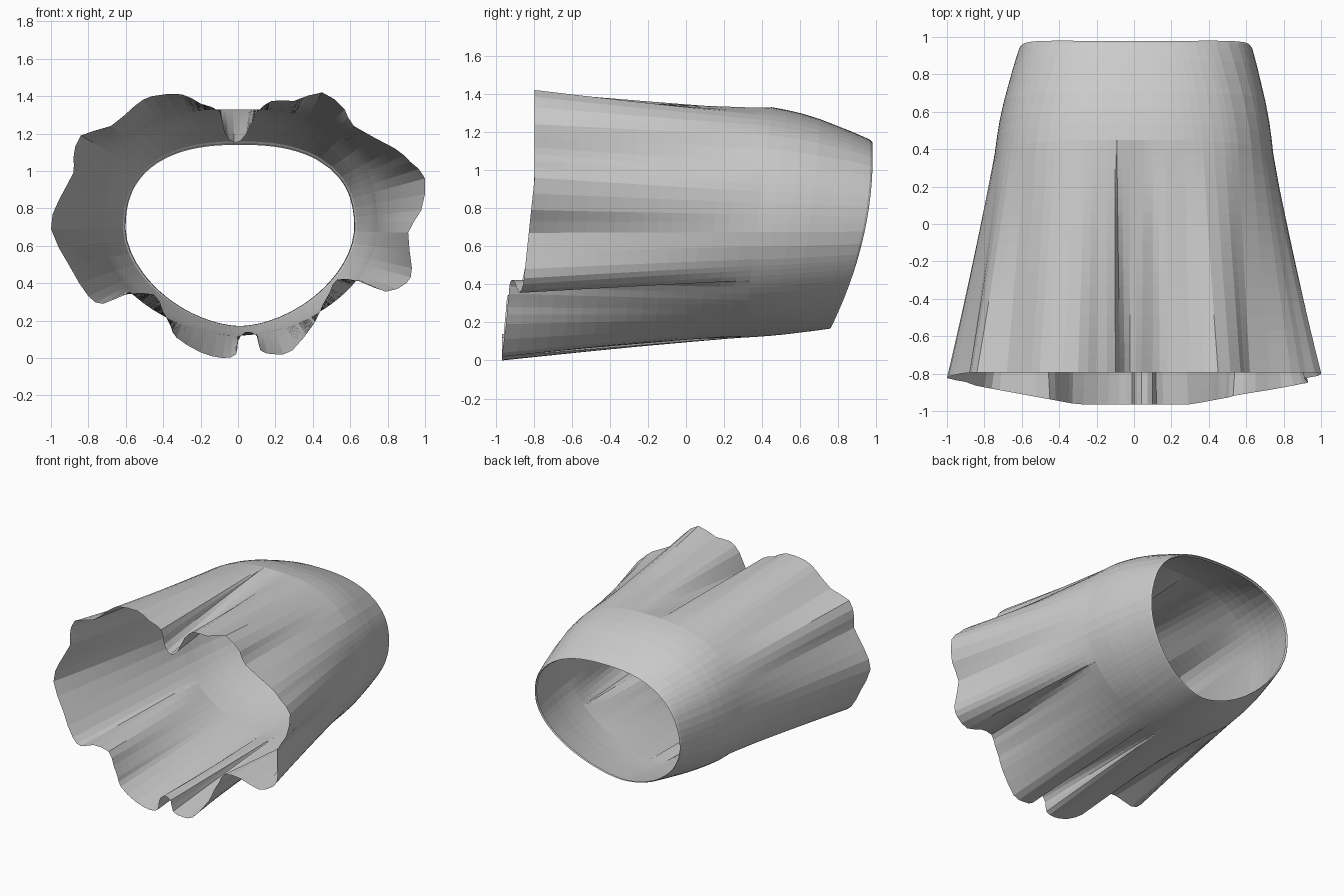
import bpy, math

if "Cube" in bpy.data.objects:
    bpy.data.objects.remove(bpy.data.objects["Cube"])

CZ = 0.70  # height of the skirt's long axis

# Pleated hem outline (x, z), clockwise seen from the front
HEM = [(-.02, 1.16), (.04, 1.2), (.1, 1.32), (.18, 1.385), (.3, 1.385), (.45, 1.43),
       (.57, 1.34), (.62, 1.25), (.84, 1.13), (.92, 1.06), (1, .97), (.98, .8),
       (.91, .68), (.93, .49), (.9, .41), (.79, .365), (.65, .42), (.53, .43),
       (.49, .36), (.45, .29), (.41, .2), (.29, .05), (.2, .03), (.12, .05),
       (.1, .13), (.04, .15), (.0, .1), (-.01, .03), (-.08, .01), (-.2, .04),
       (-.33, .12), (-.36, .18), (-.4, .26), (-.45, .35), (-.6, .35), (-.72, .3),
       (-.8, .34), (-.9, .5), (-1, .7), (-.96, .85), (-.88, 1), (-.88, 1.08),
       (-.84, 1.2), (-.68, 1.25), (-.55, 1.36), (-.46, 1.41), (-.3, 1.42),
       (-.2, 1.37), (-.1, 1.33), (-.075, 1.22)]


def clamp(v):
    return max(0.0, min(1.0, v))


def refine(points, n):
    """Closed Catmull-Rom resampling."""
    out, m = [], len(points)
    for i in range(m):
        p = [points[(i + k) % m] for k in (-1, 0, 1, 2)]
        for j in range(n):
            t = j / n
            out.append(tuple(0.5 * (2 * b + (c - a) * t + (2*a - 5*b + 4*c - d) * t*t
                                    + (3*b - a - 3*c + d) * t**3)
                             for a, b, c, d in zip(*p)))
    return out


def oval(ang, half_width, up, down, n_up, n_down, cx=0.01):
    """Superellipse point in the direction ang (0 = up)."""
    s, c = math.sin(ang), math.cos(ang)
    h, n = (up, n_up) if c > 0 else (down, n_down)
    r = (abs(s / half_width)**n + abs(c / h)**n) ** (-1 / n)
    return cx + r * s, CZ + r * c


def column(hx, hz):
    """One strip of the cloth from waist edge to hem."""
    ang = math.atan2(hx, hz - CZ)
    wx, wz = oval(ang, .615, .455, .52, 2.45, 1.75)
    waist = (wx, .98 - .22 * ((1.08 - wz) / .9)**2, wz)
    px, pz = oval(ang, .745, .64, .57, 2.5, 1.85, 0)
    hip = (px, .30 + .15 * clamp((pz - .13) / 1.2), pz)
    hy = -.795 - .06 * clamp((.97 - hz) / .57)
    if hz < .6:
        hy -= .11 * clamp((.9 - abs(hx)) / .6)
    hem = (hx, hy, hz)
    mix = lambda a, b, ty, tr: tuple(a[k] + (b[k] - a[k]) * (ty if k == 1 else tr)
                                     for k in range(3))
    # waist edge curls over, then rounds out to the hip
    pts = [mix(waist, hip, s, r) for s, r in
           ((.035, -.03), (0, 0), (.02, .07), (.08, .15), (.2, .30), (.35, .47),
            (.52, .66), (.7, .82), (.85, .92))]
    # pleats deepen from the hip down to the hem
    for j in range(17):
        t = j / 16
        pts.append(mix(hip, hem, t, t + .10 * t * (t - 1)))
    return pts


# Pleated skirt shell
cols = [column(*p) for p in refine(HEM, 2)]
n, m = len(cols), len(cols[0])
verts = [p for c in cols for p in c]
faces = [(i * m + j, i * m + j + 1, (i + 1) % n * m + j + 1, (i + 1) % n * m + j)
         for i in range(n) for j in range(m - 1)]
low = min(v[2] for v in verts)
mesh = bpy.data.meshes.new("pleated_skirt")
mesh.from_pydata([(x, y, z - low) for x, y, z in verts], [], faces)
mesh.update()
skirt = bpy.data.objects.new("pleated_skirt", mesh)
bpy.context.collection.objects.link(skirt)

# Consistent outward normals
bpy.context.view_layer.objects.active = skirt
skirt.select_set(True)
bpy.ops.object.mode_set(mode='EDIT')
bpy.ops.mesh.select_all(action='SELECT')
bpy.ops.mesh.normals_make_consistent(inside=False)
bpy.ops.object.mode_set(mode='OBJECT')
